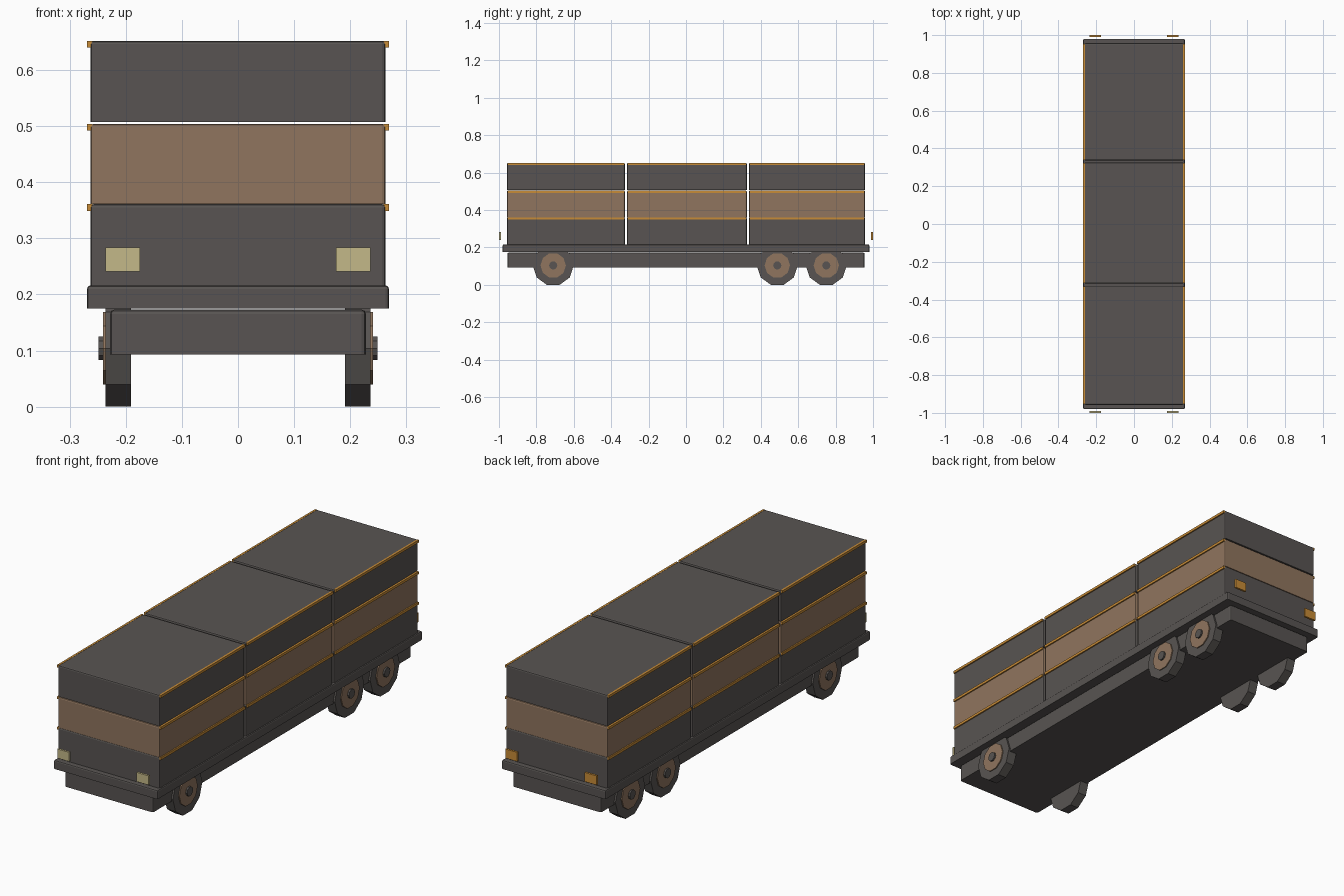
import bpy, bmesh, math
from mathutils import Matrix

if "Cube" in bpy.data.objects:
    bpy.data.objects.remove(bpy.data.objects["Cube"])


def material(name, rgb):
    m = bpy.data.materials.new(name)
    lin = [((c / 255 + 0.055) / 1.055) ** 2.4 for c in rgb]
    m.diffuse_color = (*lin, 1)
    m.use_nodes = True
    m.node_tree.nodes["Principled BSDF"].inputs["Base Color"].default_value = m.diffuse_color
    return m


GREY = material("dark grey", (88, 84, 82))
BROWN = material("wood brown", (144, 117, 94))
ORANGE = material("amber", (200, 140, 55))
CREAM = material("cream", (196, 184, 136))


def finish(bm, name, mat):
    bmesh.ops.recalc_face_normals(bm, faces=bm.faces)
    me = bpy.data.meshes.new(name)
    bm.to_mesh(me)
    bm.free()
    me.materials.append(mat)
    ob = bpy.data.objects.new(name, me)
    bpy.context.collection.objects.link(ob)
    return ob


def box(name, x, y, z, mat, bevel=0):
    """Box from (min, max) ranges; bevels every edge except the bottom ones."""
    bm = bmesh.new()
    bmesh.ops.create_cube(bm, size=1)
    for v in bm.verts:
        v.co = [r[0] if c < 0 else r[1] for r, c in zip((x, y, z), v.co)]
    if bevel:
        edges = [e for e in bm.edges if max(v.co.z for v in e.verts) > z[0] + 1e-5]
        bmesh.ops.bevel(bm, geom=edges, offset=bevel, segments=2, profile=0.5, affect='EDGES')
    return finish(bm, name, mat)


def disc(name, x0, x1, y, z, r, sides, mat):
    """Cylinder along x with a flat side at the bottom."""
    bm = bmesh.new()
    bmesh.ops.create_cone(bm, cap_ends=True, segments=sides, radius1=r, radius2=r, depth=abs(x1 - x0))
    bmesh.ops.rotate(bm, verts=bm.verts, matrix=Matrix.Rotation(math.pi / 2, 3, 'Y'))
    # Turn until the lowest edge lies flat
    low = min(bm.verts, key=lambda v: v.co.z).co
    turn = -math.pi / 2 - math.pi / sides - math.atan2(low.z, low.y)
    bmesh.ops.rotate(bm, verts=bm.verts, matrix=Matrix.Rotation(turn, 3, 'X'))
    bmesh.ops.translate(bm, verts=bm.verts, vec=((x0 + x1) / 2, y, z))
    return finish(bm, name, mat)


# Chassis and deck
box("chassis", (-0.228, 0.228), (-0.955, 0.955), (0.093, 0.173), GREY, 0.008)
box("deck", (-0.269, 0.269), (-0.98, 0.98), (0.175, 0.216), GREY, 0.006)

# Three body sections, each of three stacked layers with side trim
sections = [(-0.957, -0.327), (-0.315, 0.325), (0.337, 0.957)]
layers = [("lower", 0.215, 0.361, GREY), ("middle", 0.361, 0.504, BROWN), ("upper", 0.507, 0.652, GREY)]
for i, y in enumerate(sections, 1):
    for label, z0, z1, mat in layers:
        box(f"{label}_body_{i}", (-0.263, 0.263), y, (z0, z1), mat, 0.006)
        for side in (-1, 1):
            x = sorted((side * 0.259, side * 0.269))
            box(f"{label}_trim_{i}", x, (y[0] + 0.003, y[1] - 0.003), (z1 - 0.012, z1), ORANGE)

# Wheels: tyre, hub and cap
R = 0.104 / math.cos(math.pi / 10)
for y in (-0.71, 0.488, 0.75):
    for s in (-1, 1):
        disc("tyre", s * 0.191, s * 0.236, y, 0.104, R, 10, GREY)
        disc("hub", s * 0.230, s * 0.241, y, 0.104, 0.068, 10, BROWN)
        disc("hub_cap", s * 0.236, s * 0.249, y, 0.104, 0.022, 10, GREY)

# Head and tail lamps
for s in (-1, 1):
    x = sorted((s * 0.175, s * 0.236))
    box("head_lamp", x, (-1.0, -0.99), (0.241, 0.284), CREAM)
    box("tail_lamp", x, (0.99, 1.0), (0.241, 0.284), ORANGE)
